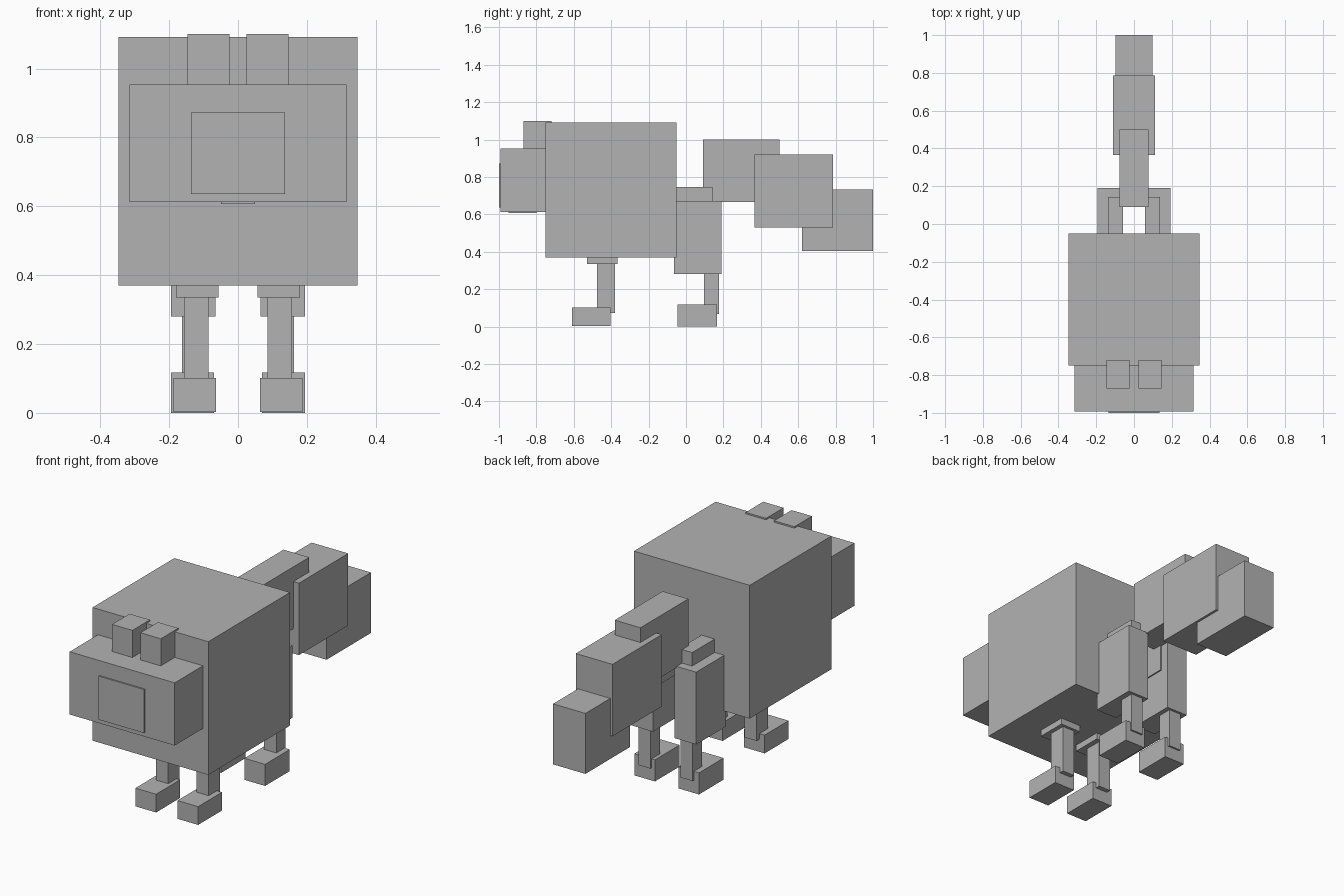
import bpy

if "Cube" in bpy.data.objects:
    bpy.data.objects.remove(bpy.data.objects["Cube"])

grey = bpy.data.materials.new("plain grey")
grey.diffuse_color = (0.45, 0.45, 0.45, 1)
grey.use_nodes = True
grey.node_tree.nodes["Principled BSDF"].inputs["Base Color"].default_value = grey.diffuse_color


def box(name, x, y, z):
    """Axis-aligned box from (low, high) ranges."""
    ranges = (x, y, z)
    bpy.ops.mesh.primitive_cube_add(size=1, location=[(a + b) / 2 for a, b in ranges])
    ob = bpy.context.object
    ob.name = name
    ob.scale = [b - a for a, b in ranges]
    bpy.ops.object.transform_apply(location=False, rotation=False, scale=True)
    ob.data.materials.append(grey)


def centred(name, half_width, y, z):
    box(name, (-half_width, half_width), y, z)


def pair(name, x, y, z):
    box("right_" + name, x, y, z)
    box("left_" + name, (-x[1], -x[0]), y, z)


# Body and head
centred("body", 0.347, (-0.75, -0.05), (0.37, 1.092))
centred("head", 0.315, (-0.992, -0.74), (0.613, 0.953))
centred("muzzle", 0.136, (-1.0, -0.90), (0.636, 0.872))
centred("chin", 0.049, (-0.95, -0.80), (0.606, 0.68))
pair("ear", (0.024, 0.146), (-0.87, -0.72), (0.93, 1.10))

# Tail in three overlapping blocks
centred("tail_base", 0.077, (0.09, 0.50), (0.665, 1.0))
centred("tail_middle", 0.11, (0.365, 0.787), (0.53, 0.92))
centred("tail_tip", 0.097, (0.62, 1.0), (0.404, 0.732))

# Front legs
pair("front_shoulder", (0.057, 0.18), (-0.53, -0.365), (0.335, 0.40))
pair("front_leg", (0.085, 0.157), (-0.476, -0.38), (0.072, 0.36))
pair("front_foot", (0.064, 0.188), (-0.61, -0.405), (0.003, 0.102))

# Hind legs
pair("hind_hip", (0.058, 0.137), (-0.06, 0.143), (0.52, 0.745))
pair("hind_thigh", (0.065, 0.194), (-0.065, 0.19), (0.28, 0.672))
pair("hind_leg", (0.09, 0.163), (0.095, 0.176), (0.068, 0.31))
pair("hind_foot", (0.07, 0.194), (-0.045, 0.166), (0.0, 0.117))
